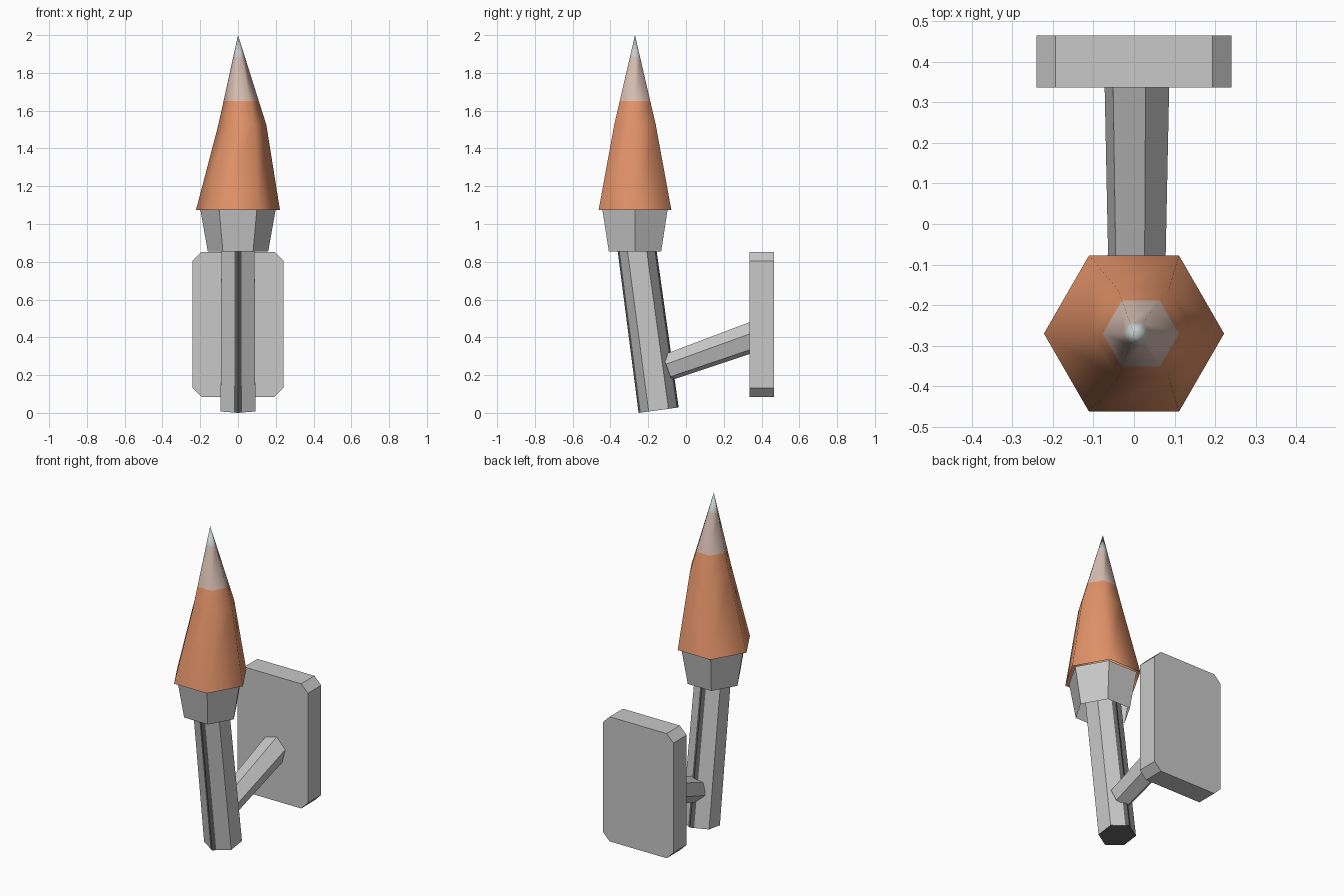
import bpy, bmesh, math
from mathutils import Vector

if "Cube" in bpy.data.objects:
    bpy.data.objects.remove(bpy.data.objects["Cube"])


def material(name, rgb):
    m = bpy.data.materials.new(name)
    m.diffuse_color = (*rgb, 1)
    m.use_nodes = True
    m.node_tree.nodes["Principled BSDF"].inputs["Base Color"].default_value = m.diffuse_color
    return m


grey = material("light grey metal", (0.58, 0.58, 0.58))
dark = material("dark grip", (0.12, 0.12, 0.12))
orange = material("orange flame", (0.76, 0.29, 0.14))
pink = material("pale pink flame", (0.67, 0.51, 0.44))
tip = material("flame tip grey", (0.57, 0.60, 0.60))


def hexagon(r, turn=0):
    return [(r * math.cos(math.radians(turn + 60 * i)),
             r * math.sin(math.radians(turn + 60 * i))) for i in range(6)]


def loft(name, rings, mats, start_cap=True, end_cap=True, rule=None, smooth=False):
    """Skin a list of 3D rings; a ring of one point closes to an apex."""
    bm = bmesh.new()
    loops = [[bm.verts.new(p) for p in ring] for ring in rings]
    for a, b in zip(loops, loops[1:]):
        n = len(a)
        for i in range(n):
            j = (i + 1) % n
            bm.faces.new((a[i], a[j], b[0]) if len(b) == 1 else (a[i], a[j], b[j], b[i]))
    if start_cap:
        bm.faces.new(loops[0][::-1])
    if end_cap:
        bm.faces.new(loops[-1])
    bm.normal_update()
    for f in bm.faces:
        f.smooth = smooth
        if rule:
            f.material_index = rule(f)
    if start_cap and end_cap:
        bmesh.ops.recalc_face_normals(bm, faces=bm.faces)
    me = bpy.data.meshes.new(name)
    bm.to_mesh(me)
    bm.free()
    for m in mats:
        me.materials.append(m)
    ob = bpy.data.objects.new(name, me)
    bpy.context.collection.objects.link(ob)
    return ob


def section(points, centre, axis):
    """Place a 2D section across an axis lying in the y-z plane."""
    axis = Vector(axis).normalized()
    u = Vector((1, 0, 0))
    v = axis.cross(u)
    return [Vector(centre) + u * p[0] + v * p[1] for p in points]


# wall plate with clipped corners
hx, hz, c, zc = 0.24, 0.383, 0.046, 0.468
outline = [(hx, -hz + c), (hx, hz - c), (hx - c, hz), (c - hx, hz),
           (-hx, hz - c), (-hx, c - hz), (c - hx, -hz), (hx - c, -hz)]
loft("wall_plate", [[(x, y, zc + z) for x, z in outline] for y in (0.465, 0.336)], [grey])

# tilted handle, hexagonal with dark strips along its front and back ridges
R, s = 0.107, 0.02
half = [(0.092, -0.053), (0.092, 0.053), (s, R - s * 0.577), (0, R), (-s, R - s * 0.577)]
profile = half + [(-x, -y) for x, y in half]
axis = Vector((0, -0.135, 1))
base = Vector((0, -0.145, 0.0145))


def grip_rule(f):
    x = f.calc_center_median().x
    return 1 if abs(x) < 0.015 and f.calc_center_median().z < 0.9 else 0


loft("handle", [section(profile, base, axis),
                section([(x * 0.95, y * 0.95) for x, y in profile], base + axis * 0.95, axis)],
     [grey, dark], rule=grip_rule)

# arm joining the handle to the plate
loft("bracket_arm", [section(hexagon(0.073, -15), (0.007, -0.10, 0.24), (0, 1, 0.355)),
                     section(hexagon(0.083, -15), (0.007, 0.37, 0.407), (0, 1, 0.355))], [grey])


def flat_ring(r, x, z):
    return [(x + px, -0.27 + py, z) for px, py in hexagon(r)]


# flared socket, open below
loft("socket", [flat_ring(0.16, 0, 0.855), flat_ring(0.2, 0, 1.08)], [grey],
     start_cap=False, end_cap=False)

# flame: leaning middle ring, then colour bands up to the apex
def taper(z):
    k = (2 - z) / 0.475
    return flat_ring(0.127 * k, 0.023 * k, z)


loft("flame", [flat_ring(0.222, 0, 1.075), taper(1.525), taper(1.65), taper(1.885),
               [(0, -0.27, 2.0)]],
     [orange, pink, tip], start_cap=False, end_cap=False, smooth=True,
     rule=lambda f: sum(f.calc_center_median().z > z for z in (1.65, 1.885)))
